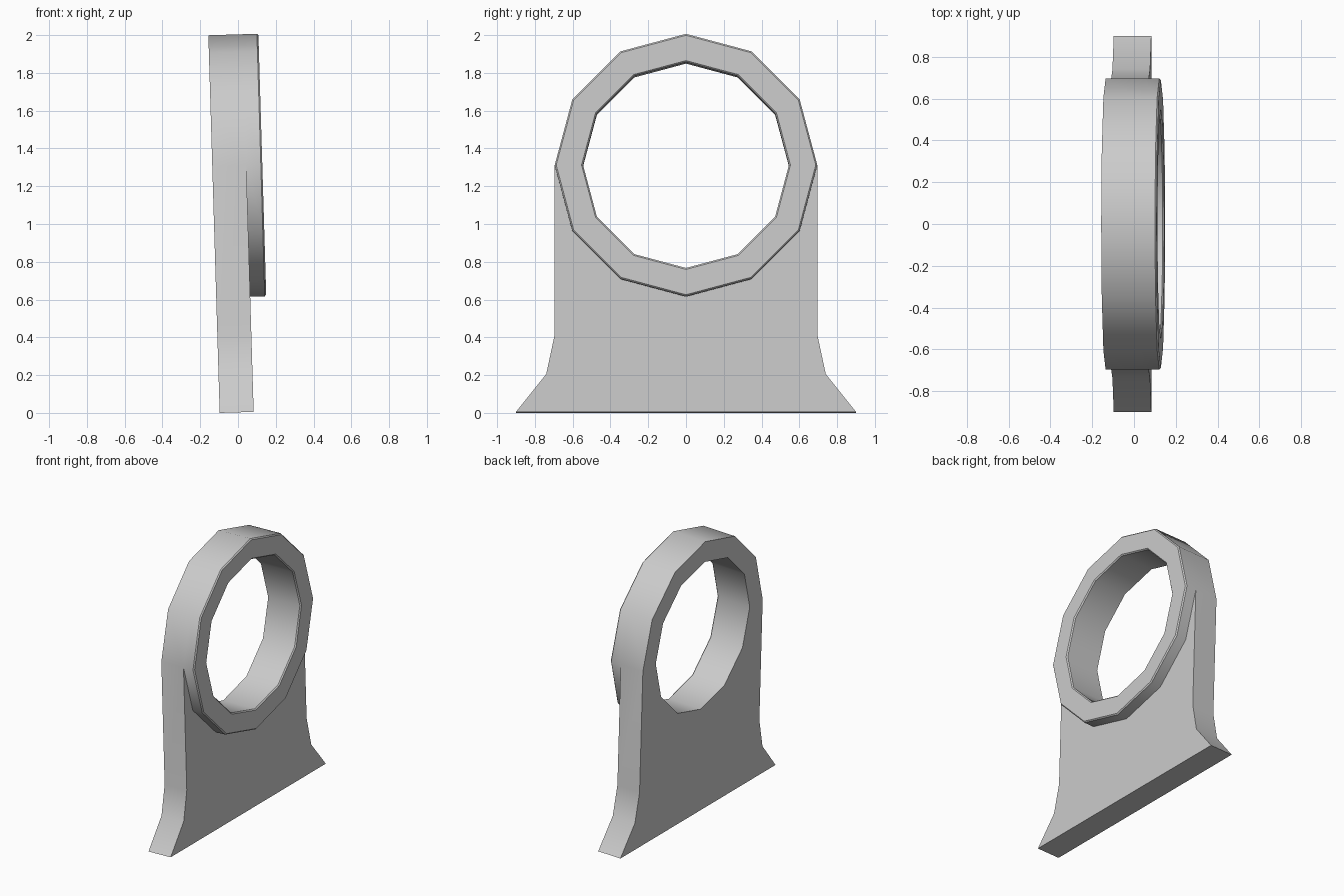
import bpy, bmesh
from math import sin, cos, tau, atan, radians
from mathutils import Matrix

cube = bpy.data.objects.get("Cube")
if cube:
    bpy.data.objects.remove(cube)

SIDES = 12
CENTRE_Z = 1.305
R_OUT, R_IN = 0.695, 0.545
PLATE, RING, BEVEL = 0.18, 0.265, 0.008

grey = bpy.data.materials.new("plain grey")
grey.use_nodes = True
grey.diffuse_color = (0.6, 0.6, 0.6, 1)
grey.node_tree.nodes["Principled BSDF"].inputs["Base Color"].default_value = grey.diffuse_color

bm = bmesh.new()

# Ring: a bevelled cross-section (radius, depth) swept round twelve sides
section = [(R_OUT, 0), (R_OUT, PLATE), (R_OUT, RING - BEVEL), (R_OUT - BEVEL, RING),
           (R_IN + BEVEL, RING), (R_IN, RING - BEVEL), (R_IN, 0)]
loops = []
for i in range(SIDES):
    a = tau * i / SIDES
    loops.append([bm.verts.new((x, r * cos(a), CENTRE_Z + r * sin(a))) for r, x in section])
n = len(section)
for i in range(SIDES):
    p, q = loops[i], loops[(i + 1) % SIDES]
    for j in range(n):
        # The lower half of the first band is where the foot plate joins
        if j == 0 and i >= SIDES // 2:
            continue
        k = (j + 1) % n
        bm.faces.new((p[j], p[k], q[k], q[j]))

# Foot plate: flared outline hanging from the lower half of the ring
half = [(R_OUT, 0.41), (0.74, 0.2), (0.9, 0.0)]
outline = half + [(-y, z) for y, z in reversed(half)]
arc = [loops[i % SIDES] for i in range(SIDES // 2, SIDES + 1)]
back = [v[0] for v in arc] + [bm.verts.new((0, y, z)) for y, z in outline]
front = [v[1] for v in arc] + [bm.verts.new((PLATE, y, z)) for y, z in outline]
bm.faces.new(back)
bm.faces.new(front)
for i in range(len(arc) - 1, len(back)):
    j = (i + 1) % len(back)
    bm.faces.new((back[i], back[j], front[j], front[i]))

# Slight lean of the whole bracket
lean = Matrix.Translation((-0.097, 0, 0)) @ Matrix.Rotation(-atan(0.03), 4, 'Y')
bmesh.ops.transform(bm, matrix=lean, verts=bm.verts)
bmesh.ops.recalc_face_normals(bm, faces=bm.faces)

mesh = bpy.data.meshes.new("ring_bracket")
bm.to_mesh(mesh)
bm.free()
mesh.materials.append(grey)
bracket = bpy.data.objects.new("ring_bracket", mesh)
bpy.context.collection.objects.link(bracket)
bpy.ops.object.select_all(action='DESELECT')
bracket.select_set(True)
bpy.context.view_layer.objects.active = bracket
bpy.ops.object.shade_smooth_by_angle(angle=radians(35))
